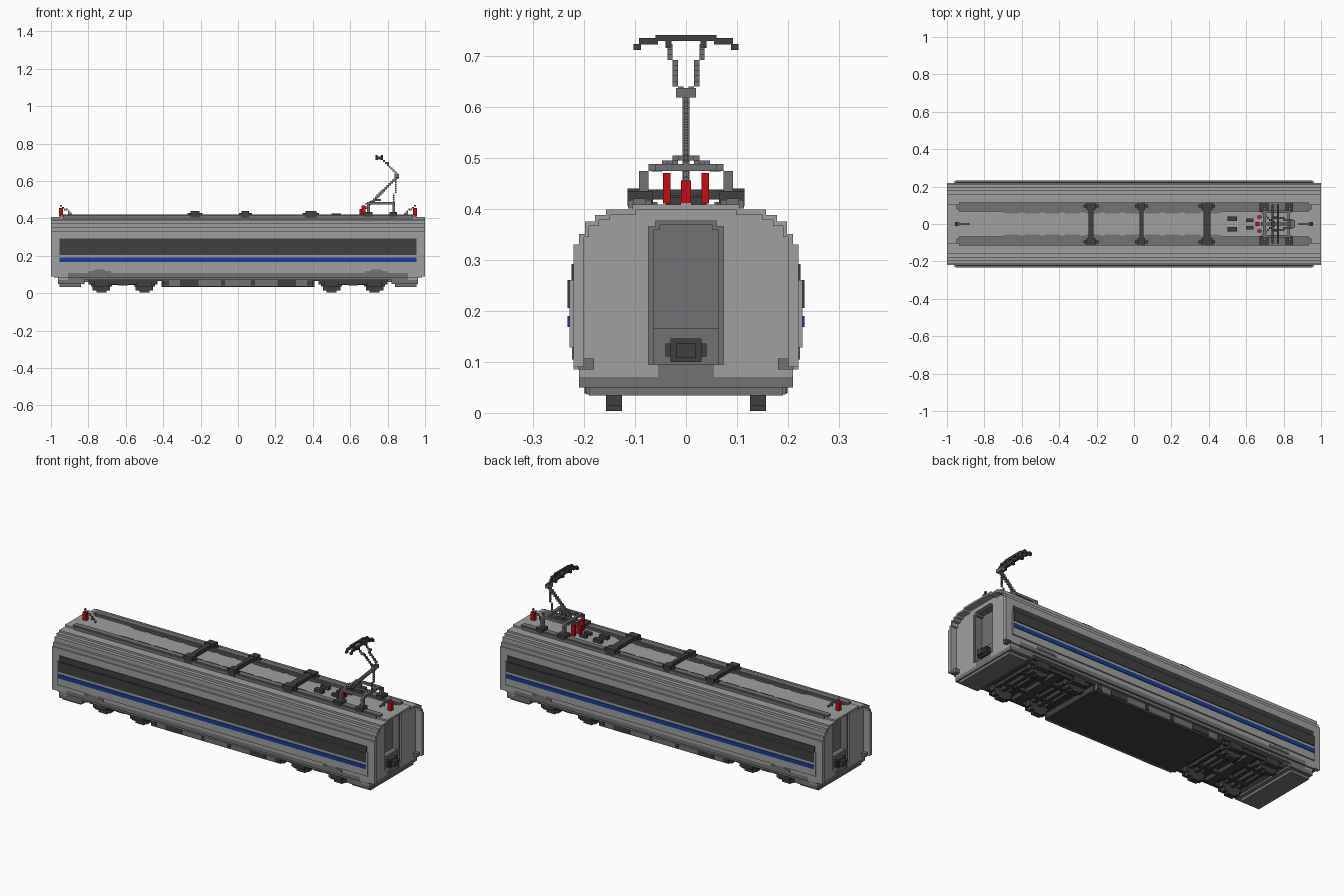
import bpy, bmesh, math
from mathutils import Vector

if "Cube" in bpy.data.objects:
    bpy.data.objects.remove(bpy.data.objects["Cube"])

V = 0.0104  # block size
SIDES = (-1, 1)


def material(name, rgb):
    m = bpy.data.materials.new(name)
    m.use_nodes = True
    m.diffuse_color = (*rgb, 1)
    m.node_tree.nodes["Principled BSDF"].inputs["Base Color"].default_value = (*rgb, 1)
    return m


LIGHT = material("light grey", (0.35, 0.35, 0.35))
MID = material("mid grey", (0.17, 0.17, 0.18))
DARK = material("dark grey", (0.05, 0.05, 0.05))
BLUE = material("stripe blue", (0.008, 0.045, 0.33))
RED = material("insulator red", (0.55, 0.004, 0.006))


def finish(name, bm, *mats):
    bmesh.ops.recalc_face_normals(bm, faces=bm.faces)
    me = bpy.data.meshes.new(name)
    bm.to_mesh(me)
    bm.free()
    for m in mats:
        me.materials.append(m)
    ob = bpy.data.objects.new(name, me)
    bpy.context.collection.objects.link(ob)
    return ob


def blocks(name, mat, spans):
    """One object from boxes given as (x0, x1, y0, y1, z0, z1)."""
    bm = bmesh.new()
    for x0, x1, y0, y1, z0, z1 in spans:
        for v in bmesh.ops.create_cube(bm, size=1)["verts"]:
            v.co = ((x0 + x1) / 2 + v.co.x * (x1 - x0),
                    (y0 + y1) / 2 + v.co.y * (y1 - y0),
                    (z0 + z1) / 2 + v.co.z * (z1 - z0))
    return finish(name, bm, mat)


def both_y(spans):
    return [s for x0, x1, a, b, z0, z1 in spans
            for s in ((x0, x1, a, b, z0, z1), (x0, x1, -b, -a, z0, z1))]


def both_x(spans):
    return [s for a, b, *r in spans for s in ((a, b, *r), (-b, -a, *r))]


def stepped(z, steps):
    """Arch outline from (half width, top height) steps."""
    half = []
    for y, top in steps:
        half += [(y, z), (y, top)]
        z = top
    return half + [(-y, z) for y, z in reversed(half)]


def extrude(name, outline, x0, x1, *mats):
    bm = bmesh.new()
    face = bm.faces.new([bm.verts.new((x0, y, z)) for y, z in outline])
    new = bmesh.ops.extrude_face_region(bm, geom=[face])["geom"]
    for v in new:
        if isinstance(v, bmesh.types.BMVert):
            v.co.x = x1
    return finish(name, bm, *mats)


def rod(a, b, mat_list, size=V):
    """Append a staircase of blocks running from a to b."""
    a, b = Vector(a), Vector(b)
    n = max(1, math.ceil(max(abs(c) for c in b - a) / V))
    for i in range(n + 1):
        p = a.lerp(b, i / n)
        q = [round(c / V) * V for c in p]
        h = size / 2
        mat_list.append((q[0] - h, q[0] + h, q[1] - h, q[1] + h, q[2] - h, q[2] + h))


# Body shell with stepped roof
roof = [(.21, .35), (.198, .375), (.178, .388), (.157, .398), (.105, .408)]
flank = [(.21, .085), (.22, .107), (.22, .128), (.228, .26), (.22, .33)]
body = extrude("body_shell", stepped(.07, flank + roof), -.91, .91, LIGHT, MID)
for f in body.data.polygons:
    if f.center.z < .1 and abs(f.normal.x) < .5:
        f.material_index = 1

# Ends: bulkhead round the doorway, recessed gangway, protruding rim
door = stepped(.07, [(.055, .095), (.073, .365), (.06, .376)])
opening = stepped(.09, [(.064, .358), (.052, .368)])
frame = stepped(.09, [(.073, .365), (.06, .376)])
rim_in = stepped(.09, [(.2, .345), (.19, .366), (.17, .378), (.15, .388), (.098, .398)])
rim_out = stepped(.09, [(.22, .33)] + roof)
for s, side in ((1, "left"), (-1, "right")):
    extrude(side + "_bulkhead", stepped(.07, flank + roof) + door[::-1], s * .91, s * .962, LIGHT)
    extrude(side + "_gangway_frame", frame + opening[::-1], s * .91, s * .955, MID)
    extrude(side + "_end_rim", rim_out + rim_in[::-1], s * .962, s * 1, LIGHT)
blocks("gangway_door", MID, both_x([(.905, .915, -.07, .07, .09, .37),
                                    (.91, .945, -.066, .066, .09, .165),
                                    (.91, .96, -.055, .055, .07, .095)]))
blocks("coupler", DARK, both_x([(.94, .96, -.04, .04, .11, .136),
                                (.94, .965, -.03, .03, .1, .146),
                                (.95, .985, -.02, .02, .108, .136)]))
blocks("corner_lamps", MID, both_x(both_y([(.955, .985, .18, .212, .085, .107)])))

# Side windows and stripe follow the bulge of the flank
blocks("window_band", DARK, both_y([(-.955, .955, .22, .232, .205, .26),
                                    (-.955, .955, .21, .224, .255, .292)]))
blocks("side_stripe", BLUE, both_y([(-.955, .955, .222, .232, .168, .19)]))
blocks("bogie_cover", MID, both_x(both_y([(.68, .8, .215, .2235, .105, .118),
                                          (.71, .77, .215, .2235, .115, .13)])))

# End skirts and underfloor equipment
blocks("end_skirt", MID, both_x([(.84, .955, -.19, .19, .034, .057),
                                 (.82, .962, -.21, .21, .05, .072),
                                 (.8, .85, -.2, .2, .06, .075)]))
blocks("underfloor_panel", DARK, [(-.41, .41, -.18, .18, .034, .072)])
blocks("equipment_sides", MID, both_y([(-.4, .4, .175, .195, .036, .072)]))
blocks("equipment_boxes", DARK, both_y(both_x([(.37, .4, .18, .199, .04, .068),
                                               (.21, .31, .18, .199, .038, .07),
                                               (.07, .09, .18, .199, .04, .07)])))
blocks("bogie_well", DARK, both_x([(.41, .82, -.18, .18, .066, .073)]))

# Bogies with stepped wheels
wheels, frames = [], []
r, zc = .056, .056
for cx in (.5, .73):
    for i in range(-5, 6):
        h = math.sqrt(max(0, r * r - (abs(i) * V) ** 2))
        h = max(1, round(h / V)) * V
        x = cx + i * V
        wheels.append((x - V / 2, x + V / 2, .125, .157, max(0, zc - h), .08))
    frames += [(cx - .01, cx + .01, -.13, .13, .045, .066),
               (cx - .04, cx + .04, .157, .185, .036, .07),
               (cx - .05, cx - .03, -.12, .12, .05, .07),
               (cx + .03, cx + .05, -.12, .12, .05, .07)]
frames += [(.43, .8, .16, .175, .047, .07), (.59, .64, -.17, .17, .042, .07),
           (.45, .78, .06, .08, .045, .066)]
blocks("wheels", DARK, both_x(both_y(wheels)))
blocks("bogie_frames", DARK, both_x(both_y(frames)))

# Roof ducts, scalloped edging and cross beams
blocks("roof_ducts", MID, both_y([(-.95, .95, .078, .104, .4, .42),
                                  (-.935, .935, .068, .114, .4, .417)]))
scallops = []
for i in range(11):
    x = -.65 + i * .107
    scallops += [(x - .04, x + .04, .056, .07, .4, .413), (x - .054, x + .054, .062, .07, .4, .413)]
blocks("duct_edging", MID, both_y(scallops))
beams = []
for x, w in ((-.23, .014), (.04, .01), (.39, .019)):
    beams += [(x - w, x + w, -.095, .095, .418, .438),
              (x - w - .01, x + w + .01, .075, .115, .405, .44),
              (x - w - .025, x + w + .025, .088, .105, .405, .43)]
blocks("roof_beams", DARK, both_y(beams))
blocks("roof_boxes", DARK, both_y([(.5, .55, .015, .04, .405, .427),
                                   (.6, .64, .01, .03, .405, .422)]))

# Insulators and cable brackets
blocks("insulators", RED, both_x([(.935, .957, -.01, .01, .41, .455)])
       + both_y([(.66, .682, .03, .045, .41, .47)])
       + [(.65, .672, -.01, .01, .41, .45)])
cable = []
for s in SIDES:
    rod((s * .95, 0, .465), (s * .88, 0, .418), cable, .009)
blocks("roof_cables", MID, cable)

# Pantograph base
blocks("pantograph_base", MID, both_y([
    (.69, .84, .06, .073, .474, .488), (.69, .705, -.07, .07, .474, .488),
    (.82, .835, -.07, .07, .474, .488), (.69, .705, .073, .092, .41, .474),
    (.825, .84, .073, .092, .41, .474)]))
blocks("pantograph_feet", DARK, both_y([(.67, .72, .065, .115, .41, .435),
                                        (.81, .85, .065, .115, .41, .435)]))

# Pantograph arms and head
arms = []
rod((.69, 0, .46), (.85, 0, .625), arms, .014)
rod((.83, 0, .48), (.85, 0, .625), arms, .008)
rod((.69, 0, .48), (.82, 0, .48), arms)
for s in SIDES:
    rod((.69, s * .06, .48), (.76, 0, .5), arms)
    rod((.85, s * .015, .635), (.77, s * .033, .72), arms)
arms.append((.838, .862, -.02, .02, .618, .636))
blocks("pantograph_arms", MID, arms)
blocks("pantograph_head", DARK, both_y([
    (.735, .746, -.06, .06, .728, .74), (.765, .776, -.06, .06, .728, .74),
    (.735, .776, .028, .04, .715, .73)]
    + [(x, x + .011, a, b, z, z + .012) for x in (.735, .765)
       for a, b, z in ((.055, .092, .722), (.088, .103, .711))]))
